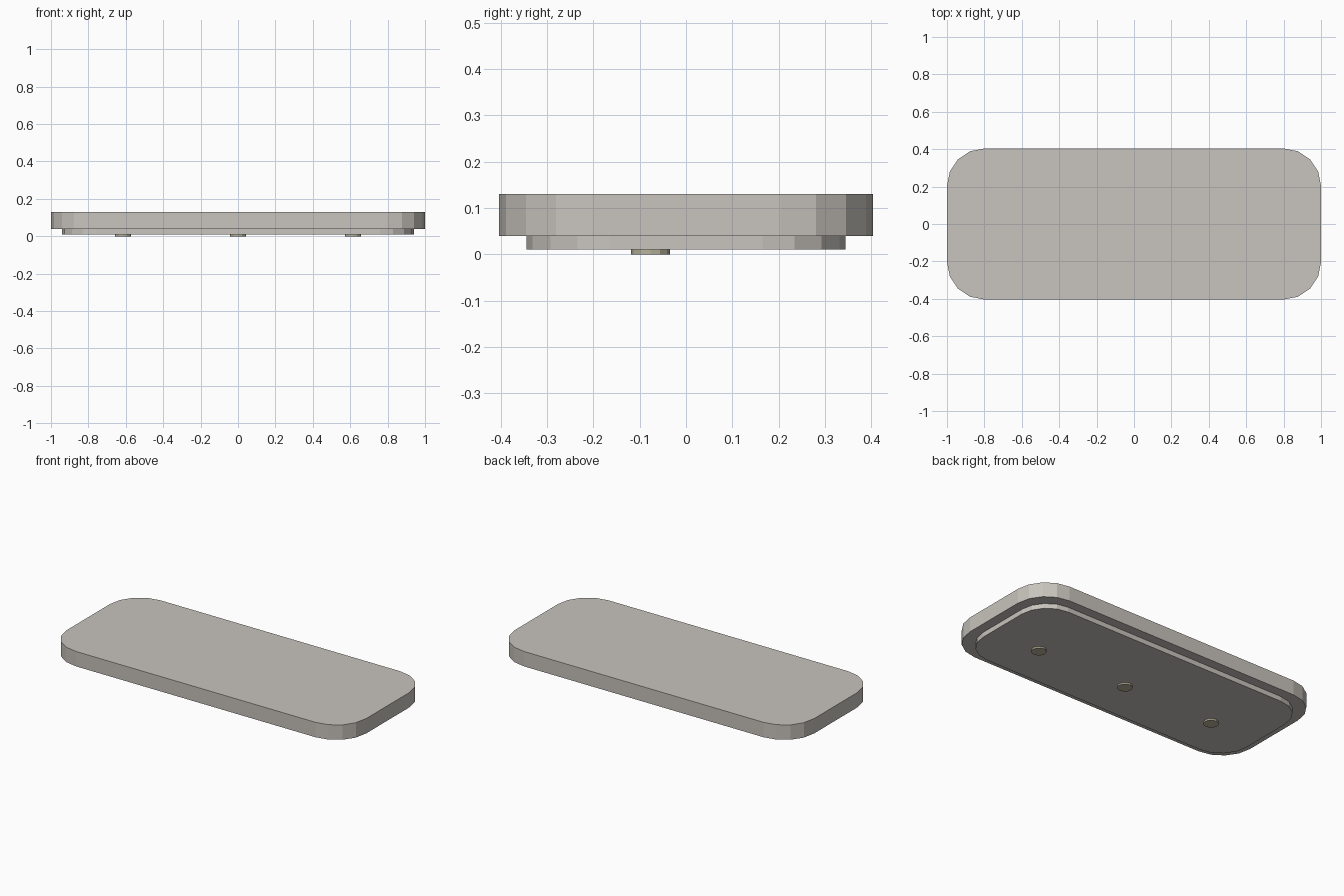
import bpy
import bmesh
import math

if "Cube" in bpy.data.objects:
    bpy.data.objects.remove(bpy.data.objects["Cube"])


def material(name, rgb):
    m = bpy.data.materials.new(name)
    m.diffuse_color = (*rgb, 1.0)
    m.use_nodes = True
    m.node_tree.nodes["Principled BSDF"].inputs["Base Color"].default_value = m.diffuse_color
    return m


stone = material("warm light grey", (0.58, 0.55, 0.51))
brass = material("muted khaki", (0.48, 0.45, 0.33))


def prism(name, outline, z0, z1, mat):
    """Extrude a closed counter-clockwise outline from z0 up to z1."""
    bm = bmesh.new()
    low = [bm.verts.new((x, y, z0)) for x, y in outline]
    high = [bm.verts.new((x, y, z1)) for x, y in outline]
    bm.faces.new(low[::-1])
    bm.faces.new(high)
    n = len(outline)
    for i in range(n):
        j = (i + 1) % n
        bm.faces.new((low[i], low[j], high[j], high[i]))
    me = bpy.data.meshes.new(name)
    bm.to_mesh(me)
    bm.free()
    me.materials.append(mat)
    ob = bpy.data.objects.new(name, me)
    bpy.context.collection.objects.link(ob)
    return ob


def rounded_rect(hx, hy, r, seg=4):
    pts = []
    for k, (sx, sy) in enumerate([(1, 1), (-1, 1), (-1, -1), (1, -1)]):
        for i in range(seg + 1):
            a = math.pi / 2 * (k + i / seg)
            pts.append((sx * (hx - r) + r * math.cos(a),
                        sy * (hy - r) + r * math.sin(a)))
    return pts


def circle(cx, cy, r, sides=12):
    return [(cx + r * math.cos(2 * math.pi * i / sides),
             cy + r * math.sin(2 * math.pi * i / sides)) for i in range(sides)]


# Main slab and the recessed plate under it
prism("slab", rounded_rect(1.0, 0.404, 0.2), 0.04, 0.13, stone)
prism("under_plate", rounded_rect(0.94, 0.345, 0.18), 0.01, 0.04, stone)

# Three small discs on the underside
for label, x in (("left", -0.615), ("middle", 0.0), ("right", 0.615)):
    prism("disc_" + label, circle(x, -0.077, 0.042), 0.0, 0.01, brass)
